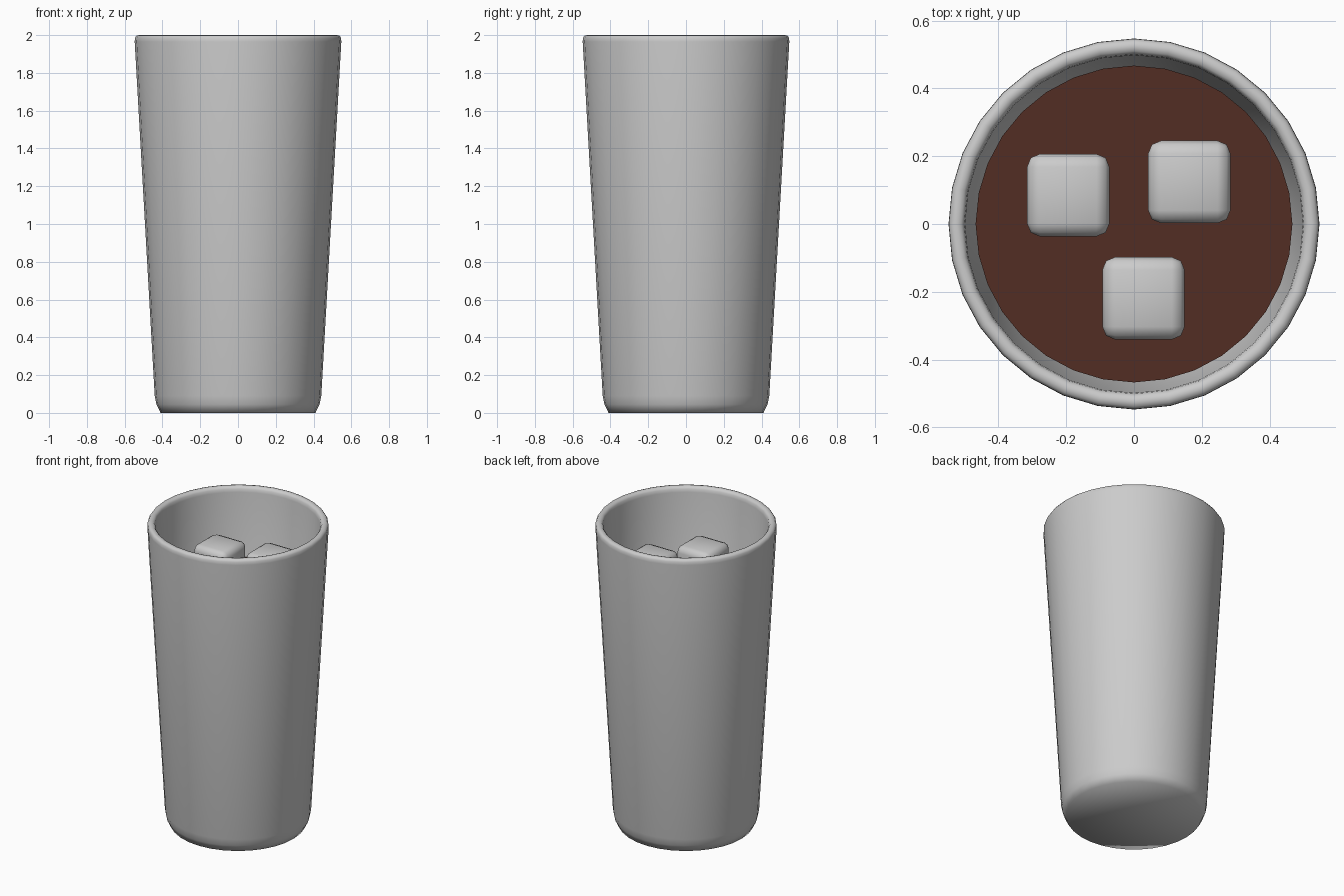
import bpy, bmesh, math

if "Cube" in bpy.data.objects:
    bpy.data.objects.remove(bpy.data.objects["Cube"])

SIDES = 32


def lathe(name, profile):
    """Revolve (radius, z) points about z; ends on the axis become fans."""
    bm = bmesh.new()
    rings = []
    for r, z in profile:
        if r == 0:
            rings.append([bm.verts.new((0, 0, z))] * SIDES)
        else:
            rings.append([bm.verts.new((r * math.cos(2 * math.pi * i / SIDES),
                                        r * math.sin(2 * math.pi * i / SIDES), z))
                          for i in range(SIDES)])
    for a, b in zip(rings, rings[1:]):
        for i in range(SIDES):
            j = (i + 1) % SIDES
            bm.faces.new(list(dict.fromkeys((a[i], a[j], b[j], b[i]))))
    bmesh.ops.recalc_face_normals(bm, faces=bm.faces)
    return finish(name, bm)


def finish(name, bm):
    mesh = bpy.data.meshes.new(name)
    bm.to_mesh(mesh)
    bm.free()
    ob = bpy.data.objects.new(name, mesh)
    bpy.context.collection.objects.link(ob)
    for p in mesh.polygons:
        p.use_smooth = True
    return ob


def smooth_by_angle(ob, degrees):
    bpy.ops.object.select_all(action='DESELECT')
    ob.select_set(True)
    bpy.context.view_layer.objects.active = ob
    bpy.ops.object.shade_smooth_by_angle(angle=math.radians(degrees))


# tapered tumbler: base, outer wall, rounded rim, inner wall, inner floor
lathe("tumbler", [
    (0, 0), (0.41, 0), (0.432, 0.045), (0.441, 0.09),
    (0.547, 1.965), (0.546, 1.985), (0.538, 1.997), (0.524, 2.0),
    (0.510, 1.997), (0.501, 1.985), (0.498, 1.965),
    (0.393, 0.11), (0.37, 0.08), (0, 0.08)])

# dark drink filling the inside
drink = lathe("drink", [(0, 0.09), (0.383, 0.09), (0.467, 1.55), (0, 1.55)])
smooth_by_angle(drink, 30)
brown = bpy.data.materials.new("brown_drink")
brown.diffuse_color = (0.085, 0.026, 0.017, 1)
brown.use_nodes = True
brown.node_tree.nodes["Principled BSDF"].inputs["Base Color"].default_value = brown.diffuse_color
drink.data.materials.append(brown)

# three rounded ice cubes floating at the surface
CUBE = 0.243
for n, (x, y, top) in enumerate([(-0.194, 0.085, 1.775),
                                 (0.163, 0.124, 1.80),
                                 (0.028, -0.219, 1.76)], 1):
    bm = bmesh.new()
    bmesh.ops.create_cube(bm, size=CUBE)
    bmesh.ops.bevel(bm, geom=bm.edges[:], offset=0.038, segments=2,
                    profile=0.5, affect='EDGES')
    ice = finish(f"ice_cube_{n}", bm)
    ice.location = (x, y, top - CUBE / 2)
